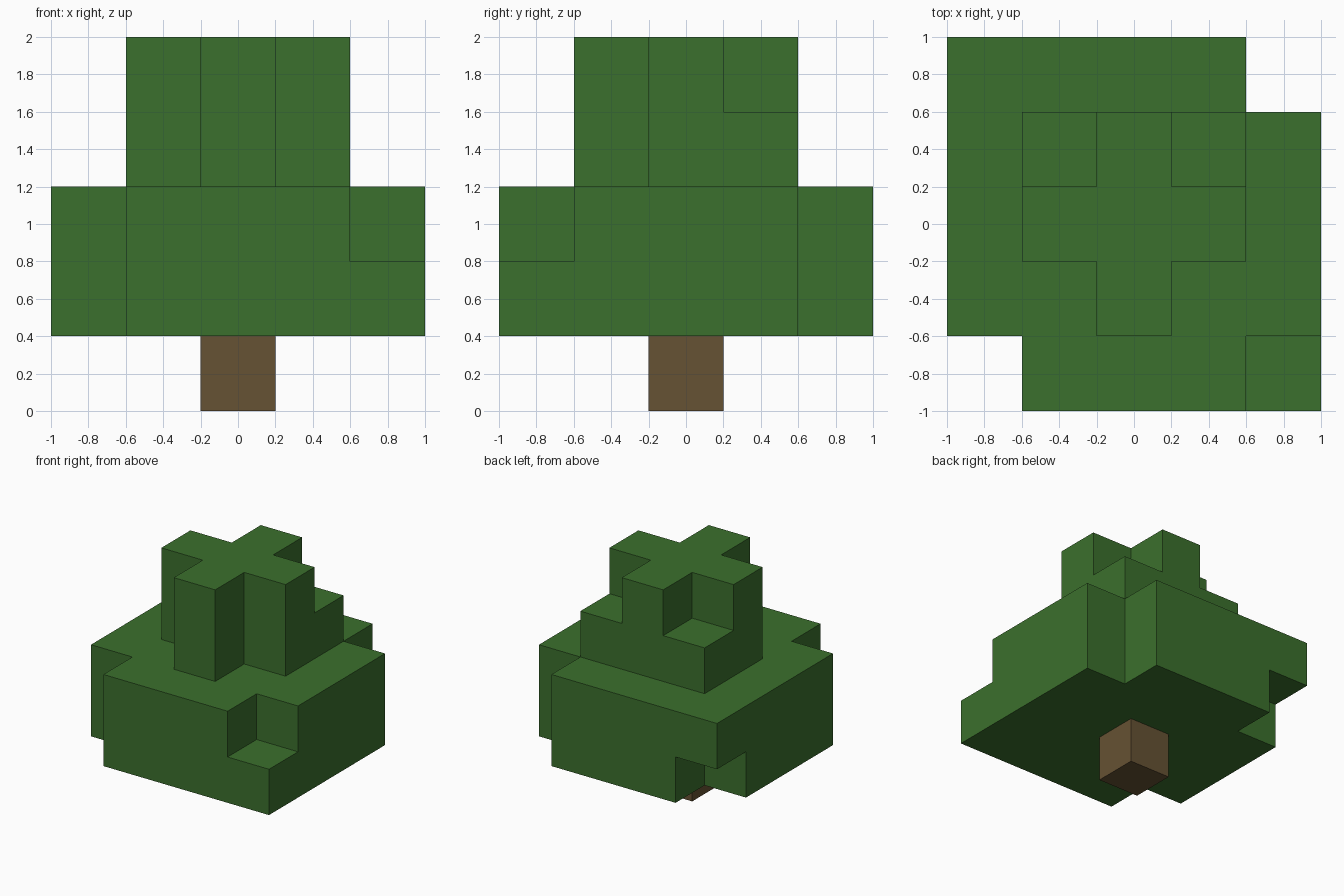
import bpy
import bmesh
from mathutils import Vector

BLOCK = 0.4

cube = bpy.data.objects.get("Cube")
if cube:
    bpy.data.objects.remove(cube, do_unlink=True)


def make_material(name, rgb):
    mat = bpy.data.materials.new(name)
    mat.use_nodes = True
    color = (*rgb, 1.0)
    mat.diffuse_color = color
    mat.node_tree.nodes["Principled BSDF"].inputs["Base Color"].default_value = color
    return mat


def layer(radius, z, missing=()):
    """Square layer of blocks, without the listed corners (given as x, y signs)."""
    span = range(-radius, radius + 1)
    gaps = {(sx * radius, sy * radius) for sx, sy in missing}
    return {(x, y, z) for x in span for y in span if (x, y) not in gaps}


def build_blocks(name, cells, solid, mat):
    """One welded skin around the cells, skipping sides that touch another block."""
    bm = bmesh.new()
    for cell in sorted(cells):
        center = Vector(cell) + Vector((0, 0, 0.5))
        for axis in range(3):
            for sign in (-1, 1):
                normal = Vector((0, 0, 0))
                normal[axis] = sign
                if tuple(int(c + n) for c, n in zip(cell, normal)) in solid:
                    continue
                u = Vector((0, 0, 0))
                u[(axis + 1) % 3] = 0.5
                v = normal.cross(u)
                mid = center + normal / 2
                corners = (mid - u - v, mid + u - v, mid + u + v, mid - u + v)
                bm.faces.new([bm.verts.new(c * BLOCK) for c in corners])
    bmesh.ops.remove_doubles(bm, verts=bm.verts, dist=0.001)
    mesh = bpy.data.meshes.new(name)
    bm.to_mesh(mesh)
    bm.free()
    mesh.materials.append(mat)
    obj = bpy.data.objects.new(name, mesh)
    bpy.context.scene.collection.objects.link(obj)


leaf_green = make_material("leaf green", (0.044, 0.162, 0.026))
bark_brown = make_material("bark brown", (0.133, 0.084, 0.033))

# Corners named by direction
front_left, front_right = (1, -1), (-1, -1)
back_left, back_right = (1, 1), (-1, 1)

# Trunk block and four leaf layers, from the bottom up
trunk = layer(0, 0)
leaves = layer(2, 1, (front_right, back_left, back_right))
leaves |= layer(2, 2, (front_right, back_left, front_left))
leaves |= layer(1, 3, (front_left, front_right))
leaves |= layer(1, 4, (front_left, front_right, back_left, back_right))

solid = trunk | leaves
build_blocks("trunk", trunk, solid, bark_brown)
build_blocks("leaf_canopy", leaves, solid, leaf_green)
